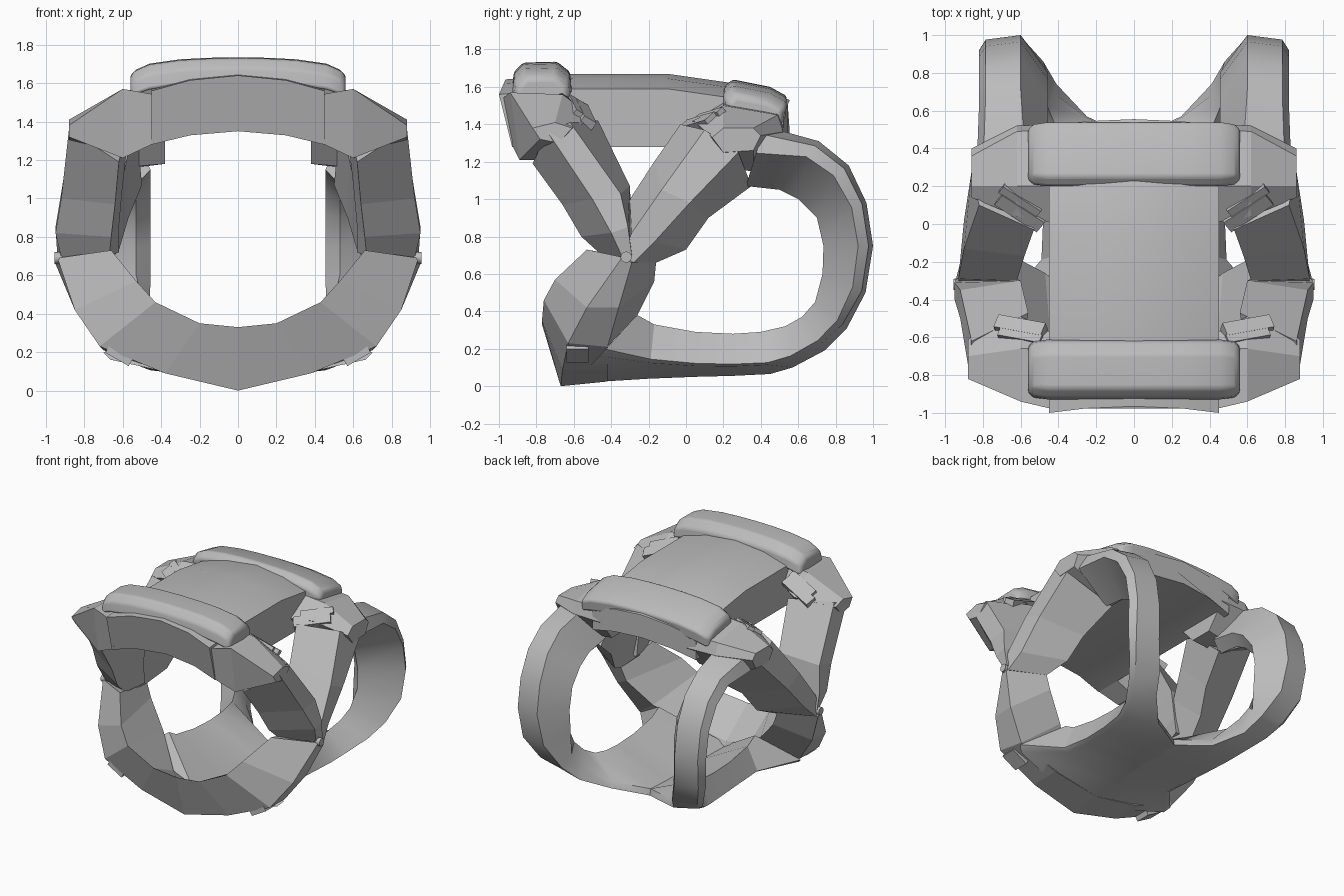
import bpy, bmesh, math
from mathutils import Vector, Matrix

if "Cube" in bpy.data.objects:
    bpy.data.objects.remove(bpy.data.objects["Cube"])

grey = bpy.data.materials.new("matte_grey")
grey.diffuse_color = (0.5, 0.5, 0.5, 1)
grey.use_nodes = True
grey.node_tree.nodes["Principled BSDF"].inputs["Base Color"].default_value = grey.diffuse_color


def finish(name, bm, mirror=True, bevel=0, smooth=0):
    """Turn a bmesh into an object, optionally mirrored, bevelled and smoothed."""
    bmesh.ops.recalc_face_normals(bm, faces=bm.faces)
    me = bpy.data.meshes.new(name)
    bm.to_mesh(me)
    bm.free()
    ob = bpy.data.objects.new(name, me)
    bpy.context.collection.objects.link(ob)
    me.materials.append(grey)
    if mirror:
        ob.modifiers.new("mirror", 'MIRROR')
    if bevel:
        b = ob.modifiers.new("bevel", 'BEVEL')
        b.width, b.segments, b.angle_limit = bevel, 3, math.radians(35)
    if smooth:
        bpy.ops.object.select_all(action='DESELECT')
        ob.select_set(True)
        bpy.context.view_layer.objects.active = ob
        bpy.ops.object.shade_smooth_by_angle(angle=math.radians(smooth))
    return ob


def loft(name, sections, caps=(True, True), **kw):
    """Skin a row of equal-length cross-sections and cap the ends."""
    bm = bmesh.new()
    rows = [[bm.verts.new(p) for p in s] for s in sections]
    n = len(rows[0])
    for a, b in zip(rows, rows[1:]):
        for i in range(n):
            j = (i + 1) % n
            bm.faces.new((a[i], a[j], b[j], b[i]))
    for use, row in zip(caps, (rows[0], rows[-1])):
        if use:
            bm.faces.new(row)
    return finish(name, bm, **kw)


def box(name, loc, size, rot=(0, 0, 0)):
    bm = bmesh.new()
    bmesh.ops.create_cube(bm, size=1)
    m = Matrix.Translation(loc)
    for ang, ax in zip(rot, 'XYZ'):
        m = m @ Matrix.Rotation(math.radians(ang), 4, ax)
    bm.transform(m @ Matrix.Diagonal((*size, 1)))
    return finish(name, bm)


# Front chin ring: inner-front, outer-front, outer-back, inner-back per section
loft("chin_ring", [
    [(.66, -.53, .73), (.94, -.34, .69), (.95, -.29, .66), (.68, -.16, .66)],
    [(.53, -.70, .57), (.85, -.53, .42), (.85, -.36, .42), (.64, -.17, .56)],
    [(.43, -.76, .46), (.72, -.63, .23), (.70, -.42, .21), (.47, -.26, .38)],
    [(.20, -.77, .35), (.38, -.66, .09), (.38, -.42, .09), (.24, -.46, .20)],
    [(0, -.77, .33), (0, -.67, 0), (0, -.42, .025), (0, -.50, .13)],
], caps=(True, False))

# Hollow floor shell splitting into two rear loops:
# middle x, outer x, inner edge (y, z), outer edge (y, z), side fraction
path = [
    (0, .70, -.26, .38, -.60, .015, .5),
    (0, .49, -.17, .33, -.20, .04, .36),
    (0, .48, .05, .29, .05, .05, .30),
    (0, .49, .25, .28, .25, .055, .28),
    (0, .51, .40, .29, .45, .065, .27),
    (.25, .55, .53, .32, .57, .10, .28),
    (.41, .64, .62, .37, .74, .19, .30),
    (.48, .72, .69, .45, .86, .31, .30),
    (.57, .80, .73, .60, .96, .50, .30),
    (.60, .82, .735, .75, 1.0, .75, .30),
    (.60, .82, .70, .90, .965, .98, .30),
    (.60, .82, .60, 1.0, .87, 1.18, .30),
    (.60, .82, .50, 1.05, .71, 1.31, .32),
    (.58, .83, .32, 1.07, .42, 1.39, .45),
]
rings = []
for k, (xm, xo, iy, iz, oy, oz, t) in enumerate(path):
    i, o = Vector((iy, iz)), Vector((oy, oz))
    loop = max(0, min(1, (k - 5) / 3))          # blend from floor to loop profile
    rings.append([
        (xm * (1 - loop) + .455 * loop, *o.lerp(i, .22 + .53 * loop)),
        (.42 + .11 * loop, *i), (xo, *o.lerp(i, t)),
        (xo - .035, *o.lerp(i, t * (.8 - .5 * loop))), (xm, *o)])
loft("floor_and_rear_loop", rings, smooth=28)

# Side struts rising from the pivot in a V
loft("front_strut", [
    [(.67, -.45, .70), (.92, -.34, .69), (.94, -.29, .70), (.62, -.27, .72)],
    [(.66, -.56, .80), (.95, -.40, .82), (.95, -.31, .85), (.62, -.29, .85)],
    [(.64, -.66, .97), (.92, -.50, 1.0), (.92, -.35, 1.03), (.60, -.30, 1.07)],
    [(.62, -.82, 1.19), (.88, -.74, 1.36), (.86, -.62, 1.41), (.56, -.47, 1.42)],
])
loft("rear_strut", [
    [(.64, -.34, .70), (.93, -.34, .70), (.94, -.28, .66), (.68, -.16, .66)],
    [(.62, -.30, 1.0), (.93, -.29, .82), (.91, -.17, .77), (.62, 0, .73)],
    [(.58, -.17, 1.2), (.90, -.13, 1.05), (.90, .02, .98), (.57, .12, .90)],
    [(.53, -.03, 1.4), (.82, .10, 1.37), (.86, .28, 1.25), (.50, .35, 1.07)],
])

# Corner blocks between the roof and the struts, stacked outward in x
corners = {
    "front_corner": [
        (.43, [(-.98, 1.54), (-.66, 1.58), (-.58, 1.45), (-.72, 1.29), (-.93, 1.29)]),
        (.60, [(-.94, 1.57), (-.66, 1.56), (-.49, 1.43), (-.72, 1.21), (-.89, 1.21)]),
        (.88, [(-.82, 1.38), (-.70, 1.41), (-.61, 1.38), (-.68, 1.30), (-.78, 1.32)])],
    "rear_corner": [
        (.38, [(.0, 1.40), (.20, 1.52), (.50, 1.46), (.53, 1.36), (.38, 1.18), (.2, 1.18)]),
        (.62, [(.04, 1.42), (.20, 1.50), (.49, 1.45), (.52, 1.36), (.36, 1.15), (.2, 1.16)]),
        (.86, [(.14, 1.33), (.20, 1.38), (.36, 1.38), (.40, 1.34), (.36, 1.26), (.2, 1.25)])],
}
for name, secs in corners.items():
    loft(name, [[(x, y, z) for y, z in prof] for x, prof in secs])

# Arched roof slab: y at top, y at bottom, side height of the top, end bow
xs = [-.45, -.25, 0, .25, .45]
slab = []
for yt, yb, z, end in [(-1, -.93, 1.56, .035), (-.6, -.6, 1.59, 0), (-.1, -.1, 1.59, 0),
                       (.25, .25, 1.54, 0), (.52, .52, 1.45, .035)]:
    def bow(x):
        return 1 - (x / .45) ** 2
    top = [(x, yt + end * bow(x), z + .08 * bow(x)) for x in xs]
    low = [(x, yb + end * bow(x), 1.28 + .07 * bow(x)) for x in reversed(xs)]
    slab.append(top + low)
loft("roof_slab", slab, mirror=False, smooth=20)


# Soft cross pads over the roof
def pad(name, profile):
    cy = sum(p[0] for p in profile) / len(profile)
    cz = sum(p[1] for p in profile) / len(profile)
    secs = []
    for x in [-.56, -.53, -.46, -.3, -.15, 0, .15, .3, .46, .53, .56]:
        s = .8 if abs(x) > .55 else .94 if abs(x) > .5 else 1
        u = abs(x) / .56
        drop = .035 * u ** 2 + .045 * u ** 8
        secs.append([(x, cy + (y - cy) * s, cz + (z - cz) * s - drop) for y, z in profile])
    loft(name, secs, mirror=False, bevel=.015, smooth=40)


pad("front_pad", [(-.93, 1.60), (-.92, 1.68), (-.87, 1.73), (-.69, 1.735),
                  (-.62, 1.68), (-.61, 1.60)])
pad("rear_pad", [(.20, 1.50), (.20, 1.60), (.25, 1.64), (.45, 1.60),
                 (.54, 1.55), (.53, 1.46)])

# Strut clips and lower clips
box("front_clip", (.60, -.55, 1.45), (.27, .08, .06), (-35, 12, 20))
box("front_clip_bar", (.60, -.60, 1.49), (.24, .05, .05), (-35, 12, 20))
box("rear_clip", (.60, .07, 1.40), (.27, .08, .06), (35, 12, 32))
box("rear_clip_bar", (.60, .13, 1.44), (.24, .05, .05), (35, 12, 32))
box("lower_clip", (.62, -.58, .18), (.14, .12, .04), (0, -30, 0))

# Pivot pins where the struts meet the chin ring
pin = bmesh.new()
bmesh.ops.create_cone(pin, cap_ends=True, segments=12, radius1=.03, radius2=.03, depth=.04)
pin.transform(Matrix.Translation((.935, -.32, .69)) @ Matrix.Rotation(math.pi / 2, 4, 'Y'))
finish("pivot_pin", pin, smooth=35)
